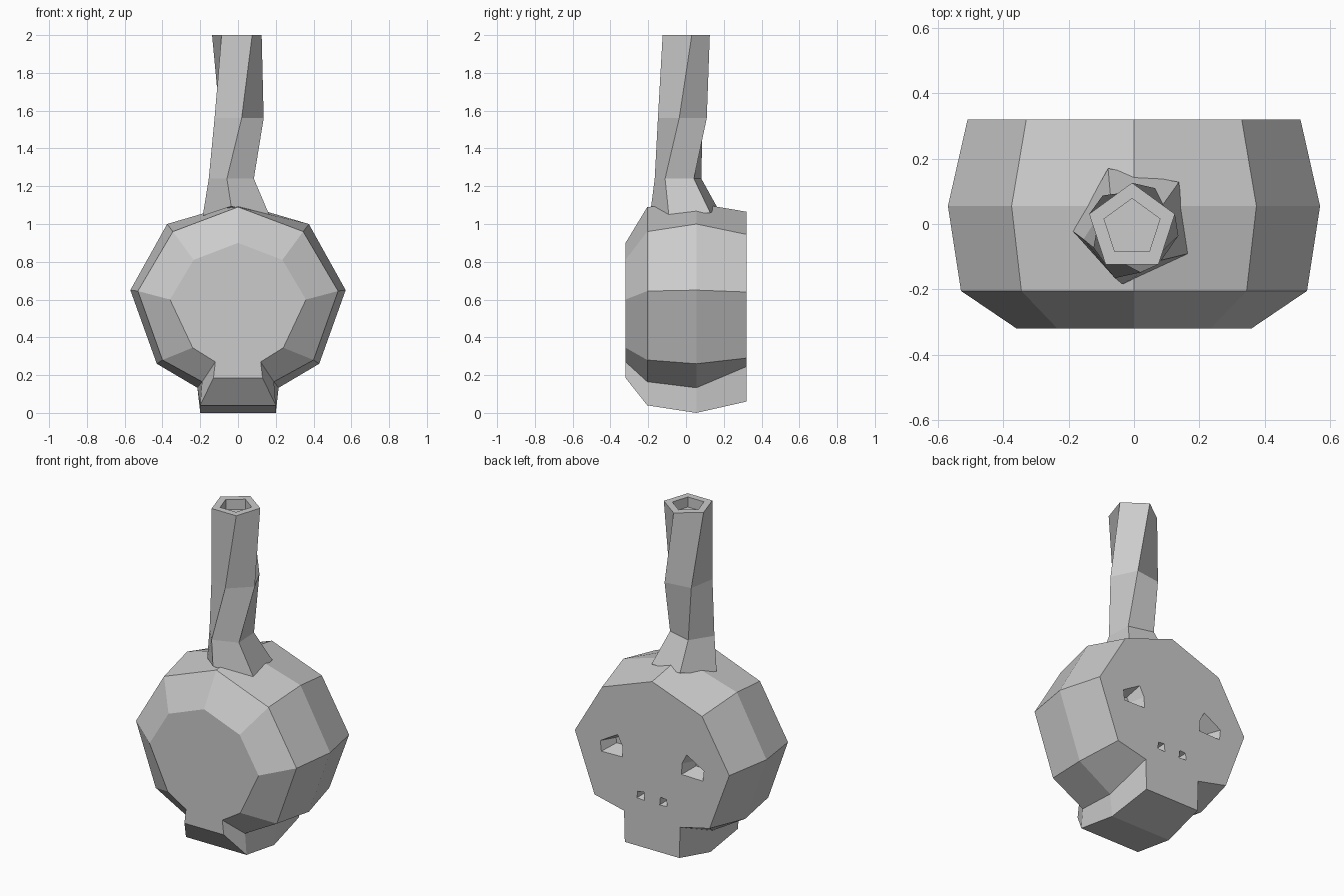
import bpy, bmesh
from math import cos, sin, radians

if "Cube" in bpy.data.objects:
    bpy.data.objects.remove(bpy.data.objects["Cube"])


def loft(bm, rings):
    """Skin a list of equal-length point rings and cap both ends."""
    loops = [[bm.verts.new(p) for p in ring] for ring in rings]
    n = len(loops[0])
    for a, b in zip(loops, loops[1:]):
        for i in range(n):
            j = (i + 1) % n
            bm.faces.new((a[i], a[j], b[j], b[i]))
    bm.faces.new(loops[0][::-1])
    bm.faces.new(loops[-1])


def finish(bm, name):
    bmesh.ops.recalc_face_normals(bm, faces=bm.faces[:])
    mesh = bpy.data.meshes.new(name)
    bm.to_mesh(mesh)
    bm.free()
    ob = bpy.data.objects.new(name, mesh)
    bpy.context.collection.objects.link(ob)
    return ob


# Skull body: half outlines (x, z) from crown to jaw, mirrored, at four depths
sections = [
    (-0.32, [(0, .9), (.235, .81), (.36, .6), (.24, .345), (.12, .27), (.13, .185)]),
    (-0.205, [(0, 1.09), (.345, .96), (.53, .645), (.4, .28), (.19, .165), (.2, .04)]),
    (0.055, [(0, 1.11), (.375, 1.0), (.57, .65), (.43, .26), (.215, .133), (.2, 0)]),
    (0.32, [(0, 1.065), (.33, .945), (.51, .64), (.38, .29), (.185, .245), (.18, .06)]),
]
rings = []
for y, half in sections:
    outline = half + [(-x, z) for x, z in half[:0:-1]]
    rings.append([(x, y, z) for x, z in outline])
bm = bmesh.new()
loft(bm, rings)
skull = finish(bm, "skull_body")

# Eye and nostril pits, tapered inwards from the flat face at the back
pits = [
    ([(.195, .563), (.335, .56), (.342, .622), (.228, .688), (.197, .628)], 0.09),
    ([(.05, .342), (.10, .345), (.095, .385), (.055, .39)], 0.05),
]
bm = bmesh.new()
for shape, depth in pits:
    cx = sum(p[0] for p in shape) / len(shape)
    cz = sum(p[1] for p in shape) / len(shape)
    for side in (-1, 1):
        def ring(y, scale):
            return [(side * (cx + (x - cx) * scale), y, cz + (z - cz) * scale) for x, z in shape]
        loft(bm, [ring(0.36, 1), ring(0.32, 1), ring(0.32 - depth, 0.5)])
cutter = finish(bm, "face_pit_cutter")
cutter.hide_render = True
cutter.hide_viewport = True
mod = skull.modifiers.new("face_pits", 'BOOLEAN')
mod.object = cutter
mod.operation = 'DIFFERENCE'
mod.solver = 'EXACT'


# Twisted five-sided neck with a flared foot and a recessed top
def pentagon(cx, cy, r, turn, z=None):
    pts = []
    for k in range(5):
        a = radians(turn + 72 * k)
        x, y = cx + r * cos(a), cy + r * sin(a)
        pts.append((x, y, 1.105 - 0.33 * abs(x) if z is None else z))
    return pts


bm = bmesh.new()
loft(bm, [
    pentagon(0, 0, .188, 259),
    pentagon(-.025, -.04, .13, 255, 1.24),
    pentagon(0, -.012, .138, 278, 1.56),
    pentagon(-.006, -.012, .138, 306, 2.0),
    pentagon(-.006, -.012, .09, 306, 2.0),
    pentagon(-.006, -.012, .09, 306, 1.94),
])
finish(bm, "twisted_neck")
